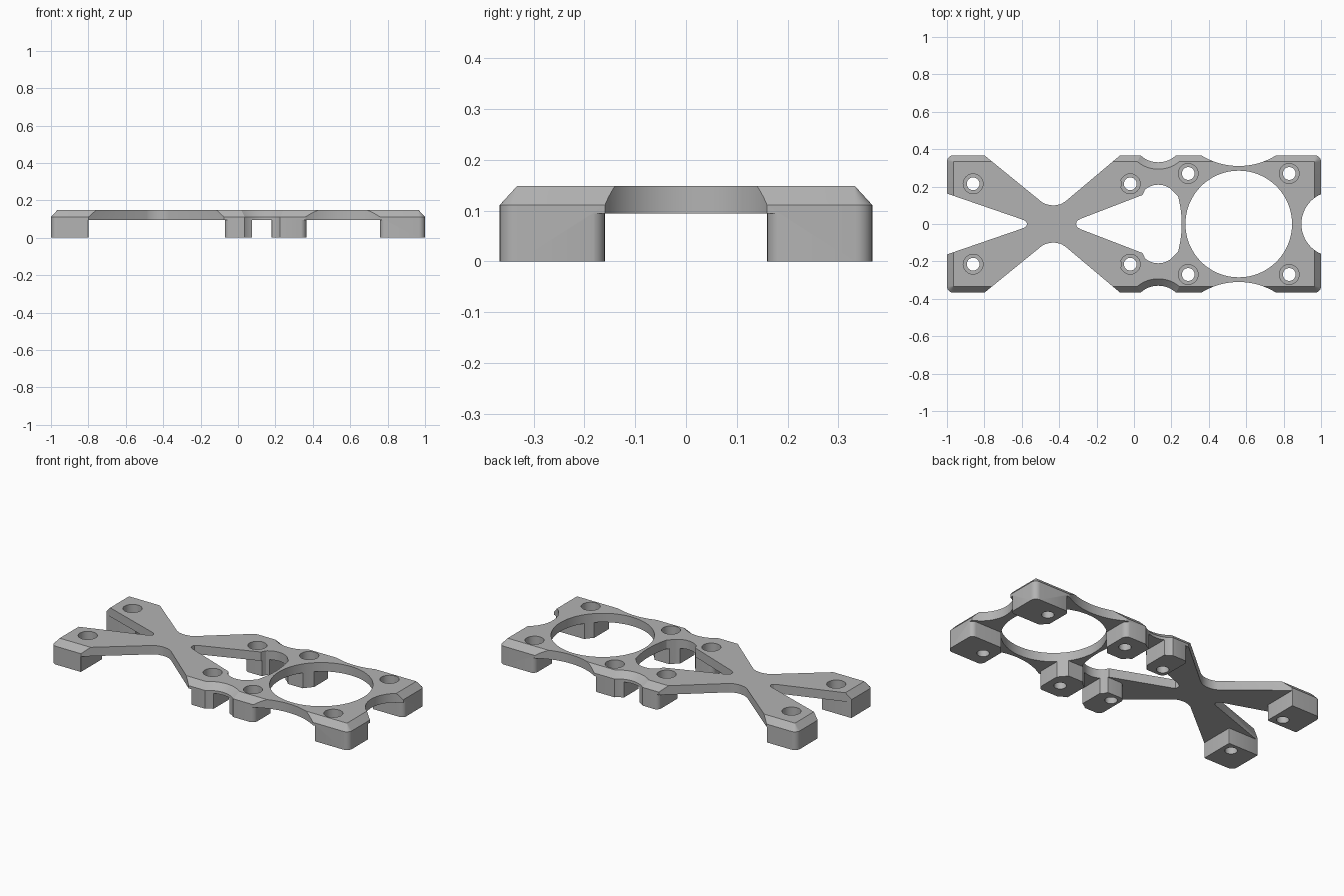
import bpy, bmesh
from math import cos, sin, radians

if "Cube" in bpy.data.objects:
    bpy.data.objects.remove(bpy.data.objects["Cube"])

TOP, RIM, UNDER = 0.148, 0.111, 0.094      # top face, chamfer start, plate underside
HALF_Y, CHAMFER = 0.367, 0.034

grey = bpy.data.materials.new("light grey")
grey.diffuse_color = (0.45, 0.45, 0.45, 1)
grey.use_nodes = True
grey.node_tree.nodes["Principled BSDF"].inputs["Base Color"].default_value = grey.diffuse_color


def arc(cx, cy, r, a0=0, a1=360, n=64):
    """Points on an arc; a full circle leaves out the repeated last point."""
    steps = n if a1 - a0 == 360 else n + 1
    angles = [radians(a0 + (a1 - a0) * i / n) for i in range(steps)]
    return [(cx + r * cos(a), cy + r * sin(a)) for a in angles]


def rounded(x0, x1, y0, y1, r):
    pts = []
    corners = [(x1 - r, y1 - r), (x0 + r, y1 - r), (x0 + r, y0 + r), (x1 - r, y0 + r)]
    for i, (cx, cy) in enumerate(corners):
        pts += arc(cx, cy, r, 90 * i, 90 * i + 90, 8)
    return pts


def flip(pts):
    return [(x, -y) for x, y in reversed(pts)]


def closed(half):
    """Complete a half outline that is symmetric about y = 0."""
    return half + [p for p in flip(half) if abs(p[1]) > 1e-6]


def loft(name, solids):
    """Each solid is a list of (outline, z) sections with equal point counts."""
    bm = bmesh.new()
    for sections in solids:
        rings = [[bm.verts.new((x, y, z)) for x, y in pts] for pts, z in sections]
        for a, b in zip(rings, rings[1:]):
            for i in range(len(a)):
                j = (i + 1) % len(a)
                bm.faces.new((a[i], a[j], b[j], b[i]))
        bm.faces.new(rings[0][::-1])
        bm.faces.new(rings[-1])
    bmesh.ops.recalc_face_normals(bm, faces=bm.faces)
    mesh = bpy.data.meshes.new(name)
    bm.to_mesh(mesh)
    bm.free()
    obj = bpy.data.objects.new(name, mesh)
    bpy.context.collection.objects.link(obj)
    return obj


def prism(pts, z0=-0.2, z1=0.3):
    return [(pts, z0), (pts, z1)]


def cut(target, cutter):
    """Subtract the cutter and remove it."""
    cutter.hide_render = True
    mod = target.modifiers.new("cut", 'BOOLEAN')
    mod.operation, mod.solver, mod.object = 'DIFFERENCE', 'EXACT', cutter
    bpy.context.view_layer.objects.active = target
    bpy.ops.object.modifier_apply(modifier=mod.name)
    bpy.data.objects.remove(cutter)


# Block with rounded corners and a chamfered top rim
base = rounded(-1, 1, -HALF_Y, HALF_Y, CHAMFER)
inset = 1 - CHAMFER
crown = rounded(-inset, inset, -HALF_Y + CHAMFER, HALF_Y - CHAMFER, 0.001)
bracket = loft("mounting_bracket", [[(base, 0), (base, RIM), (crown, TOP)]])
bracket.data.materials.append(grey)

# Wide notches either side of the narrow waist
waist = [(-0.861, 0.417), (-0.49, 0.115), (-0.465, 0.104), (-0.44, 0.1),
         (-0.42, 0.1), (-0.395, 0.105), (-0.37, 0.118), (-0.015, 0.417)]
cut(bracket, loft("waist_cutter", [prism(waist), prism(flip(waist))]))

# Pointed slot in the forked end, and the arched window beyond the waist
fork = closed([(-1.05, 0.18), (-0.6, 0.025), (-0.58, 0.016), (-0.57, 0)])
window = closed([(-0.31, 0), (-0.305, 0.016), (-0.285, 0.028), (0.045, 0.155)]
                + arc(0.13, 0.10, 0.11, 130, 50, 20)
                + arc(-0.315, 0, 0.57, 15, 0, 10))
cut(bracket, loft("slot_cutter", [prism(fork), prism(window)]))

# Large round opening and the scooped end
cut(bracket, loft("opening_cutter", [prism(arc(0.56, 0, 0.285, n=96)),
                                     prism(arc(1.069, 0, 0.174))]))

# Shallow scoops in the long sides, the small pair with a chamfered rim
side_scoops = []
for s in (-1, 1):
    side_scoops.append(prism(arc(0.56, s * 0.689, 0.379, n=128)))
    small, wide = (arc(0.13, s * 0.47, r) for r in (0.14, 0.177))
    side_scoops.append([(small, -0.2), (small, RIM), (wide, TOP), (wide, 0.3)])
for scoop in side_scoops:
    cut(bracket, loft("side_scoop_cutter", [scoop]))

# Hollow the underside, leaving the feet: x range and corner radius
feet = []
for x0, x1, r in [(-1.001, -0.8, 0.004), (-0.07, 0.075, 0.03),
                  (0.18, 0.365, 0.034), (0.76, 1.001, 0.03)]:
    foot = rounded(x0, x1, 0.16, HALF_Y + 0.001, r)
    feet += [prism(foot), prism(flip(foot))]
hollow = loft("underside_cutter", [prism(rounded(-1.1, 1.1, -0.5, 0.5, 0.01), -0.1, UNDER)])
cut(hollow, loft("feet_cutter", feet))
cut(bracket, hollow)

# Counterbored screw holes through every foot
holes = []
for x, y in [(-0.86, 0.215), (-0.02, 0.215), (0.29, 0.27), (0.83, 0.27)]:
    for s in (-1, 1):
        bore, head = (arc(x, s * y, r, n=32) for r in (0.034, 0.053))
        holes.append([(bore, -0.2), (bore, 0.08), (head, 0.08), (head, 0.3)])
cut(bracket, loft("screw_cutter", holes))

# Smooth the curved walls and keep the edges crisp
bpy.ops.object.select_all(action='DESELECT')
bracket.select_set(True)
bpy.context.view_layer.objects.active = bracket
bpy.ops.object.shade_smooth_by_angle(angle=radians(25))
